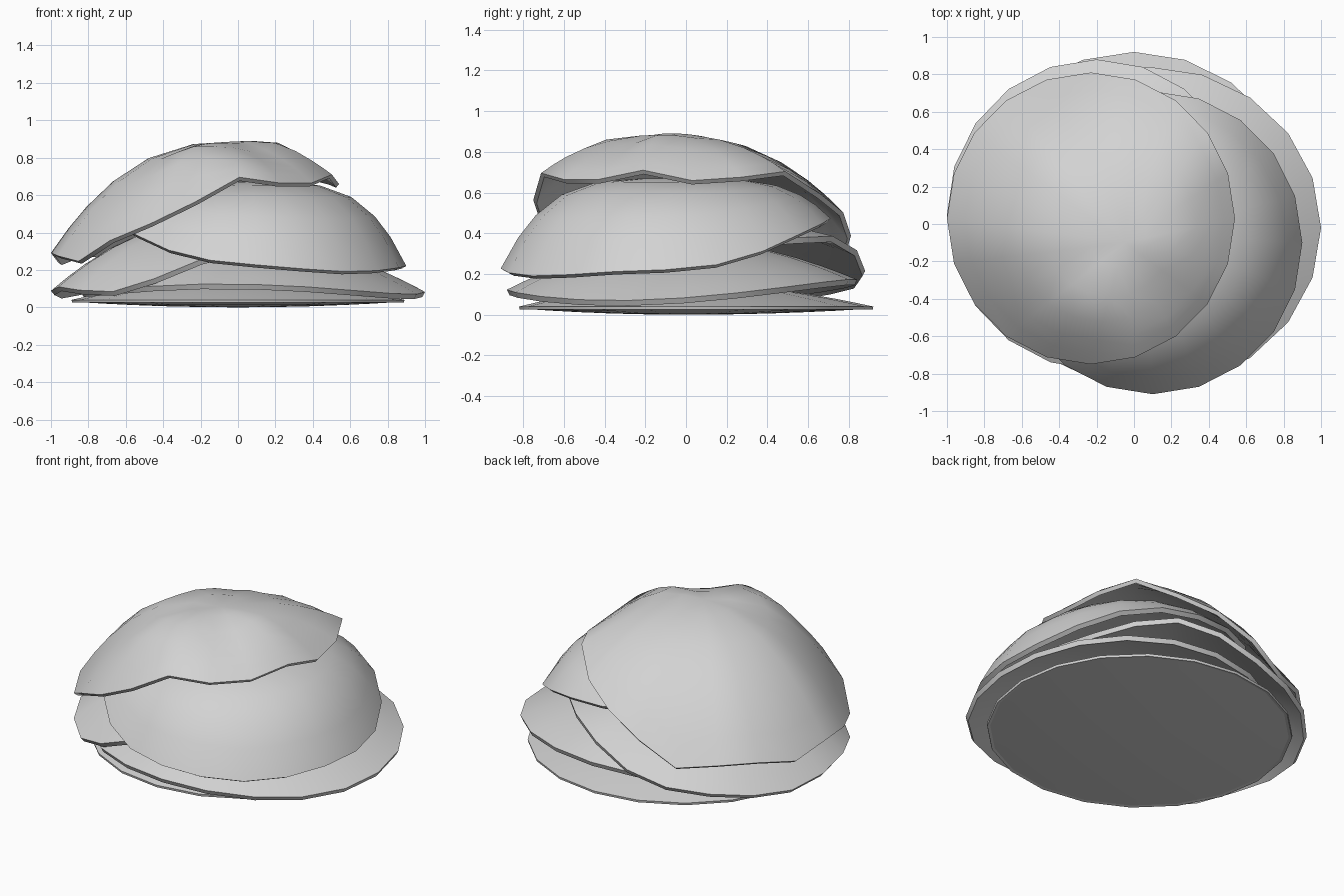
import bpy, bmesh
from math import cos, sin, exp, hypot, radians, tau

SIDES = 20
RINGS = (0.2, 0.45, 0.65, 0.8, 0.9, 1)

cube = bpy.data.objects.get("Cube")
if cube:
    bpy.data.objects.remove(cube)

grey = bpy.data.materials.new("pale grey")
grey.use_nodes = True
shade = (0.65, 0.65, 0.65, 1)
grey.diffuse_color = shade
grey.node_tree.nodes["Principled BSDF"].inputs["Base Color"].default_value = shade


def rim_height(angle, low, high, lift_angle, softness, ripple, waves, dip_angle):
    """Rim runs from low to high towards lift_angle, with a wavy edge that dips at dip_angle."""
    blend = 0.5 + 0.5 * cos(angle - radians(lift_angle)) / softness
    blend = min(max(blend, 0), 1)
    blend = blend * blend * (3 - 2 * blend)
    wave = ripple * cos(waves * (angle - radians(dip_angle)))
    return low + (high - low) * blend - wave


def leaf(name, peak, centre, radii, power, low, high, lift_angle=0, softness=1,
         ripple=0, waves=1, dip_angle=0, thickness=0, bumps=()):
    """Domed sheet from a peak to an oval rim; a larger power makes steeper sides."""
    bm = bmesh.new()
    peak_x, peak_y, peak_z = peak
    hub = bm.verts.new(peak)
    inner = None
    for t in RINGS:
        ring = []
        for step in range(SIDES):
            angle = tau * step / SIDES
            rim_x = centre[0] + radii[0] * cos(angle)
            rim_y = centre[1] + radii[1] * sin(angle)
            rim_z = rim_height(angle, low, high, lift_angle, softness, ripple, waves, dip_angle)
            x = peak_x + (rim_x - peak_x) * t
            y = peak_y + (rim_y - peak_y) * t
            z = rim_z + (peak_z - rim_z) * (1 - t ** power)
            for bump_x, bump_y, height, width in bumps:
                z += height * exp(-(hypot(x - bump_x, y - bump_y) / width) ** 2)
            ring.append(bm.verts.new((x, y, z)))
        for i in range(SIDES):
            j = (i + 1) % SIDES
            if inner:
                bm.faces.new((inner[i], ring[i], ring[j], inner[j]))
            else:
                bm.faces.new((hub, ring[i], ring[j]))
        inner = ring
    # A sheet that hangs below its rim faces down
    if peak_z < low:
        bmesh.ops.reverse_faces(bm, faces=bm.faces[:])

    mesh = bpy.data.meshes.new(name)
    bm.to_mesh(mesh)
    bm.free()
    mesh.materials.append(grey)
    obj = bpy.data.objects.new(name, mesh)
    bpy.context.collection.objects.link(obj)
    bpy.ops.object.select_all(action='DESELECT')
    obj.select_set(True)
    bpy.context.view_layer.objects.active = obj
    if thickness:
        solid = obj.modifiers.new("thickness", 'SOLIDIFY')
        solid.thickness = thickness
        solid.offset = -1
        bpy.ops.object.modifier_apply(modifier=solid.name)
    bpy.ops.object.shade_smooth_by_angle(angle=radians(40))


# Top leaf: lifted on the +x side, drooping on the -x side, one hump and one hollow in front
leaf("top_leaf", peak=(-0.05, -0.1, 0.885), centre=(-0.23, 0.03), radii=(0.77, 0.78),
     power=2.4, low=0.27, high=0.68, lift_angle=-15, softness=0.7,
     ripple=0.03, waves=7, dip_angle=315, thickness=0.025,
     bumps=[(-0.25, -0.45, 0.05, 0.15), (0.15, -0.36, -0.03, 0.15), (0.22, -0.08, 0.03, 0.15)])

# Second leaf: droops towards the front and +x, tucked under the top leaf
leaf("second_leaf", peak=(0.06, -0.05, 0.67), centre=(0.1, -0.1), radii=(0.8, 0.81),
     power=4, low=0.2, high=0.5, lift_angle=135,
     ripple=0.01, waves=5, dip_angle=310, thickness=0.03)

# Third leaf: droops towards -x and the back, tucked under the second leaf
leaf("third_leaf", peak=(-0.1, 0, 0.48), centre=(-0.2, 0.05), radii=(0.8, 0.83),
     power=2, low=0.09, high=0.38, softness=0.8,
     ripple=0.02, waves=5, dip_angle=235, thickness=0.03)

# Fourth leaf: broad skirt with a gentle two-lobed wave
leaf("fourth_leaf", peak=(0.05, 0, 0.37), centre=(0.08, -0.02), radii=(0.92, 0.86),
     power=1.8, low=0.09, high=0.14, lift_angle=90,
     ripple=0.035, waves=2, dip_angle=170, thickness=0.03)

# Lowest leaf and the shallow rounded underside that closes it
leaf("base_leaf", peak=(0, 0, 0.16), centre=(0, 0.05), radii=(0.89, 0.87),
     power=1.7, low=0.04, high=0.04, thickness=0.015)
leaf("underside", peak=(0, 0, 0), centre=(0, 0.05), radii=(0.88, 0.86),
     power=2, low=0.03, high=0.03)
